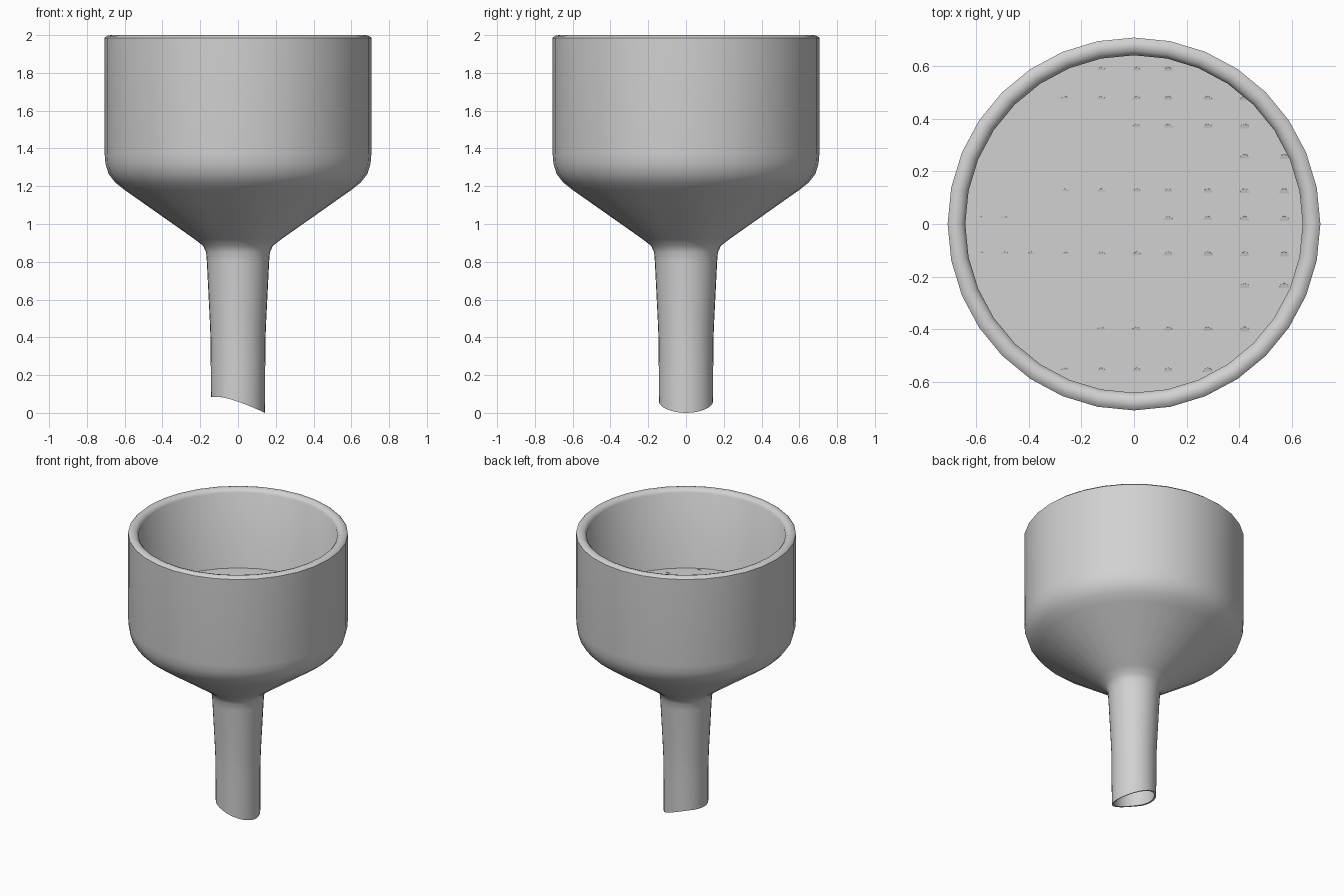
import bpy, bmesh, math
from mathutils import Matrix

cube = bpy.data.objects.get("Cube")
if cube:
    bpy.data.objects.remove(cube)

SIDES = 32
PLATE_Z = 1.44

porcelain = bpy.data.materials.new("light grey porcelain")
porcelain.use_nodes = True
porcelain.diffuse_color = (0.64, 0.64, 0.64, 1)
porcelain.node_tree.nodes["Principled BSDF"].inputs["Base Color"].default_value = (0.64, 0.64, 0.64, 1)


def add_object(name, bm, angle):
    bmesh.ops.recalc_face_normals(bm, faces=bm.faces)
    mesh = bpy.data.meshes.new(name)
    bm.to_mesh(mesh)
    bm.free()
    mesh.materials.append(porcelain)
    obj = bpy.data.objects.new(name, mesh)
    bpy.context.collection.objects.link(obj)
    bpy.ops.object.select_all(action="DESELECT")
    obj.select_set(True)
    bpy.context.view_layer.objects.active = obj
    bpy.ops.object.shade_smooth_by_angle(angle=math.radians(angle))
    return obj


def revolve(profile):
    """Closed (radius, z) profile turned around the z axis."""
    bm = bmesh.new()
    rings = []
    for r, z in profile:
        rings.append([bm.verts.new((r * math.cos(a), r * math.sin(a), z))
                      for a in (i * math.tau / SIDES for i in range(SIDES))])
    for k, ring in enumerate(rings):
        above = rings[(k + 1) % len(rings)]
        for i in range(SIDES):
            j = (i + 1) % SIDES
            bm.faces.new((ring[i], ring[j], above[j], above[i]))
    return bm


# Funnel shell: stem, cone, bowl, rounded rim, then back down the inside
outside = [(0.143, 0), (0.144, 0.2), (0.145, 0.38), (0.149, 0.48), (0.165, 0.8),
           (0.169, 0.85), (0.185, 0.885), (0.23, 0.92), (0.6, 1.18), (0.65, 1.22),
           (0.685, 1.265), (0.702, 1.32), (0.706, 1.37), (0.707, 1.985)]
rim = [(0.695, 1.996), (0.675, 2.0), (0.655, 1.993), (0.64, 1.975)]
inside = [(0.64, 1.36), (0.59, 1.25), (0.2, 0.97), (0.15, 0.88), (0.132, 0.4), (0.131, 0)]
bm = revolve(outside + rim + inside)


# Slanted mouth of the stem: level on one side, sloping down to the tip
def mouth_height(x):
    t = min(1, max(0, (x + 0.1) / 0.243))
    return 0.085 * (1 - t ** 1.35)


for v in bm.verts:
    if v.co.z < 0.01:
        v.co.z = mouth_height(v.co.x)
add_object("funnel_body", bm, 45)

# Filter plate across the bowl
bm = bmesh.new()
bmesh.ops.create_cone(bm, cap_ends=True, segments=SIDES, radius1=0.65, radius2=0.65,
                      depth=0.05, matrix=Matrix.Translation((0, 0, PLATE_Z - 0.025)))
add_object("filter_plate", bm, 30)

# Tiny tilted perforation lips, growing slightly towards +x
columns = [-0.58, -0.49, -0.39, -0.26, -0.125, 0.01, 0.13, 0.28, 0.42, 0.57]
rows = {0.575: range(3, 7), 0.465: range(3, 9), 0.36: range(5, 9), 0.245: range(8, 10),
        0.115: range(3, 10), 0.01: (0, 1, 6, 7, 8, 9), -0.125: range(10),
        -0.245: range(8, 10), -0.41: range(4, 9), -0.565: range(3, 8)}
tilt = Matrix.Rotation(0.2, 4, "X")
bm = bmesh.new()
for y, indices in rows.items():
    for i in indices:
        lift = -0.003 + 0.0003 * i
        place = Matrix.Translation((columns[i], y, PLATE_Z + lift)) @ tilt
        bmesh.ops.create_cone(bm, cap_ends=True, segments=8, radius1=0.02, radius2=0.02,
                              depth=0.02, matrix=place @ Matrix.Translation((0, 0, -0.01)))
add_object("plate_perforations", bm, 30)
